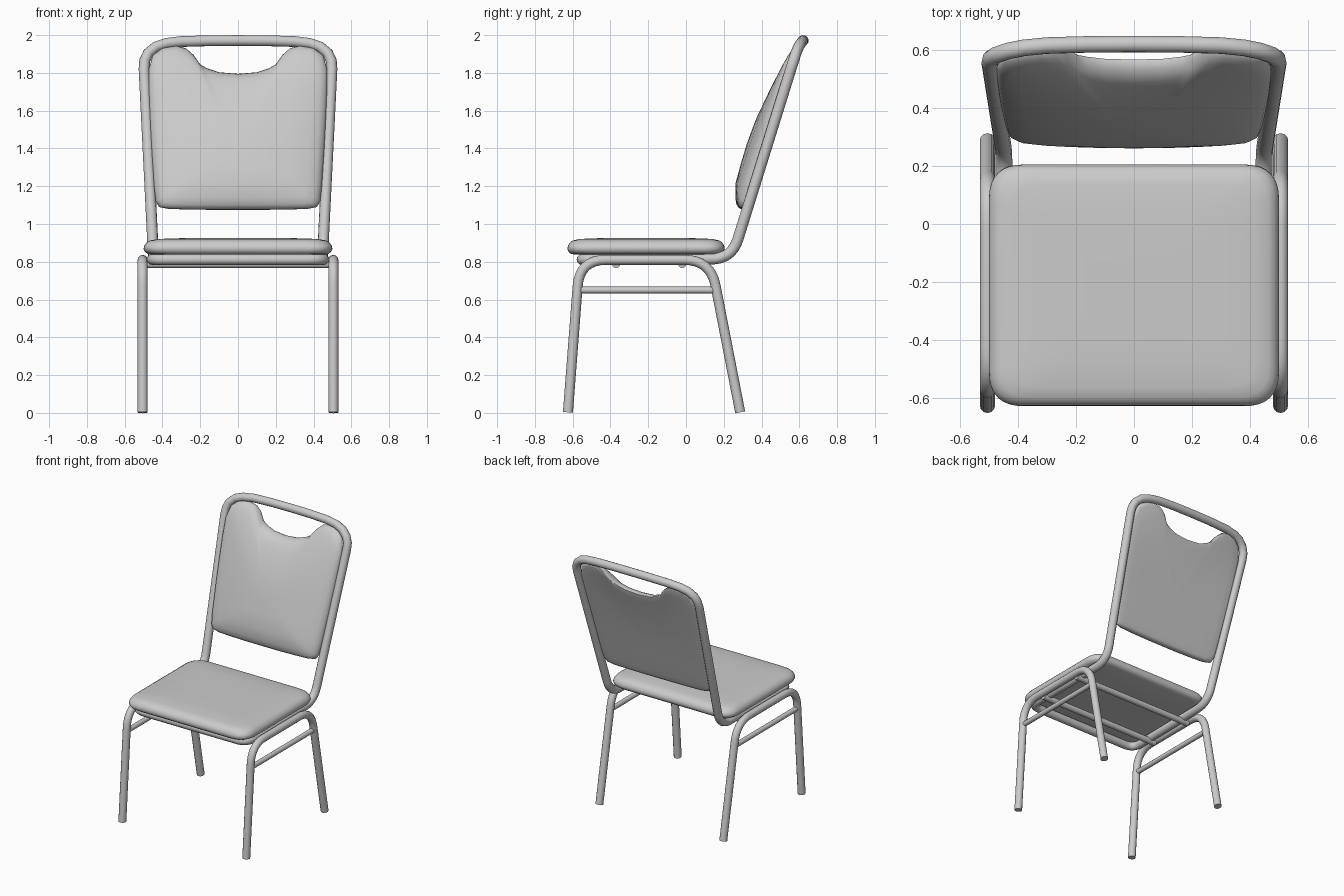
import bpy, bmesh, math
from mathutils import Vector

if "Cube" in bpy.data.objects:
    bpy.data.objects.remove(bpy.data.objects["Cube"])


def finish(obj, angle=50):
    bpy.ops.object.select_all(action='DESELECT')
    obj.select_set(True)
    bpy.context.view_layer.objects.active = obj
    if obj.type == 'CURVE':
        bpy.ops.object.convert(target='MESH')
    bpy.ops.object.shade_smooth_by_angle(angle=math.radians(angle))


def rounded(corners, closed=False, steps=8):
    """Corners are (point, trim); trims above zero become smooth bends."""
    pts, n = [], len(corners)
    for i, (p, trim) in enumerate(corners):
        p = Vector(p)
        if trim == 0 or (not closed and i in (0, n - 1)):
            pts.append(p)
            continue
        a = p + (Vector(corners[i - 1][0]) - p).normalized() * trim
        b = p + (Vector(corners[(i + 1) % n][0]) - p).normalized() * trim
        for k in range(steps + 1):
            t = k / steps
            pts.append(a * (1 - t) ** 2 + p * 2 * t * (1 - t) + b * t * t)
    return pts


def tube(name, pts, radius, closed=False):
    cu = bpy.data.curves.new(name, 'CURVE')
    cu.dimensions = '3D'
    cu.bevel_depth = radius
    cu.bevel_resolution = 4
    cu.use_fill_caps = True
    sp = cu.splines.new('POLY')
    sp.points.add(len(pts) - 1)
    for q, p in zip(sp.points, pts):
        q.co = (*p, 1)
    sp.use_cyclic_u = closed
    obj = bpy.data.objects.new(name, cu)
    bpy.context.collection.objects.link(obj)
    finish(obj)


def pillow(name, outline, centre, rings, place):
    """Loft scaled copies of an outline; place(u, v, h) maps to space."""
    bm = bmesh.new()
    loops = []
    for k, h in rings:
        loops.append([bm.verts.new(place(centre[0] + (u - centre[0]) * k,
                                         centre[1] + (v - centre[1]) * k, h))
                      for u, v in outline])
    n = len(outline)
    for a, b in zip(loops, loops[1:]):
        for i in range(n):
            j = (i + 1) % n
            bm.faces.new((a[i], a[j], b[j], b[i]))
    bm.faces.new(loops[0][::-1])
    bm.faces.new(loops[-1])
    bmesh.ops.recalc_face_normals(bm, faces=bm.faces)
    me = bpy.data.meshes.new(name)
    bm.to_mesh(me)
    bm.free()
    obj = bpy.data.objects.new(name, me)
    bpy.context.collection.objects.link(obj)
    finish(obj, 60)


def lean(z):
    return 0.30 + 0.311 * (z - 1.0)


# side leg frames with their stretchers
for side, s in (("left", -1), ("right", 1)):
    x = 0.505 * s
    tube(side + "_leg_frame", rounded([
        ((x, -0.625, 0.003), 0), ((x, -0.563, 0.81), 0.14),
        ((x, 0.13, 0.81), 0.14), ((x, 0.287, 0.003), 0)]), 0.0265)
    tube(side + "_stretcher", [(x, -0.57, 0.65), (x, 0.16, 0.65)], 0.018)

# rods under the seat
for label, y in (("front", -0.37), ("rear", -0.02)):
    tube(label + "_seat_rod", [(-0.495, y, 0.788), (0.495, y, 0.788)], 0.022)

# continuous tube: seat support, uprights and bowed top rail
half = rounded([
    ((0, -0.55, 0.812), 0), ((0.455, -0.55, 0.812), 0.08),
    ((0.447, lean(0.815), 0.815), 0.11), ((0.497, lean(1.82), 1.82), 0)])
half += [Vector(p) for p in (
    (0.494, 0.570, 1.865), (0.475, 0.582, 1.905), (0.435, 0.596, 1.938),
    (0.38, 0.607, 1.956), (0.30, 0.615, 1.966), (0.16, 0.619, 1.97))]
mirror = [Vector((-p.x, p.y, p.z)) for p in half[:0:-1]]
tube("back_frame", half + [Vector((0, 0.62, 1.971))] + mirror, 0.029, True)

# seat cushion
seat = [(p.x, p.y) for p in rounded(
    [((sx * 0.5, y, 0), 0.12) for sx, y in
     ((-1, -0.628), (1, -0.628), (1, 0.205), (-1, 0.205))], True)]
pillow("seat", seat, (0, -0.21),
       [(0.5, 0.838), (0.91, 0.838), (0.955, 0.842), (0.985, 0.852),
        (1, 0.868), (0.993, 0.885), (0.968, 0.902), (0.93, 0.913),
        (0.84, 0.921), (0.6, 0.925), (0.3, 0.926)],
       lambda u, v, h: (u, v, h))

# back cushion with hand-hold notch
right = [(0, 1.795), (0.1, 1.803), (0.165, 1.825), (0.2, 1.845), (0.235, 1.895),
         (0.275, 1.93), (0.33, 1.944), (0.4, 1.932), (0.45, 1.895), (0.473, 1.82),
         (0.473, 1.7), (0.467, 1.55), (0.459, 1.4), (0.445, 1.2), (0.436, 1.12),
         (0.418, 1.09), (0.37, 1.08), (0.28, 1.077), (0.14, 1.075), (0, 1.075)]
outline = right + [(-x, z) for x, z in right[-2:0:-1]]


def back_place(x, z, h):
    top = min(1, max(0, (z - 1.4) / 0.5)) ** 2
    low = min(1, max(0, (z - 1.05) / 0.15))
    front = min(1, max(0, -h / 0.045))
    bow = -0.036 * low * front * (1 - top) + 0.035 * top
    return (x, lean(z) + h + bow * (1 - (x / 0.48) ** 2), z)


pillow("back_cushion", outline, (0, 1.42),
       [(0.02, 0.004), (0.3, 0.004), (0.6, 0.004), (0.85, 0.004), (0.95, 0.003),
        (0.985, 0), (1, -0.012), (0.992, -0.026), (0.97, -0.04),
        (0.92, -0.052), (0.82, -0.061), (0.6, -0.069), (0.3, -0.073), (0.02, -0.074)],
       back_place)
